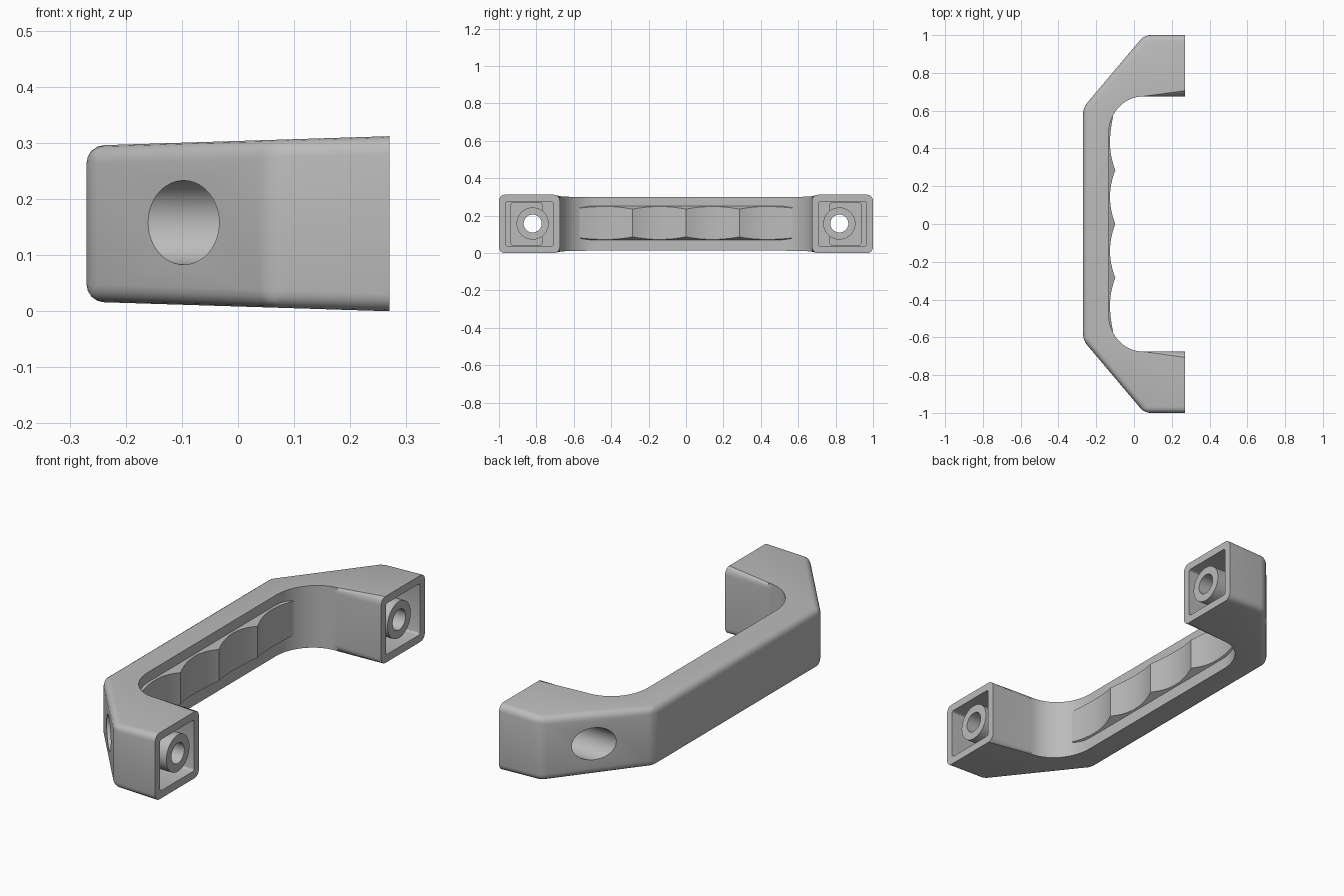
import bpy, bmesh, math
from mathutils import Matrix

if "Cube" in bpy.data.objects:
    bpy.data.objects.remove(bpy.data.objects["Cube"])

MID = 0.156       # height of the centre line
BACK = 0.27       # mounting plane
BOLT = 0.82       # bolt position along y

grey = bpy.data.materials.new("plain grey")
grey.use_nodes = True
grey.diffuse_color = (0.5, 0.5, 0.5, 1)
grey.node_tree.nodes["Principled BSDF"].inputs["Base Color"].default_value = (0.5, 0.5, 0.5, 1)


def to_object(name, bm):
    bmesh.ops.recalc_face_normals(bm, faces=bm.faces)
    mesh = bpy.data.meshes.new(name)
    bm.to_mesh(mesh)
    bm.free()
    obj = bpy.data.objects.new(name, mesh)
    bpy.context.collection.objects.link(obj)
    return obj


def prism(outline, centre, half):
    """Extrude a plan outline up and down by half(x)."""
    bm = bmesh.new()
    low = [bm.verts.new((x, y, centre - half(x))) for x, y in outline]
    top = [bm.verts.new((x, y, centre + half(x))) for x, y in outline]
    bm.faces.new(low[::-1])
    bm.faces.new(top)
    n = len(outline)
    for i in range(n):
        j = (i + 1) % n
        bm.faces.new((low[i], low[j], top[j], top[i]))
    return bm


def rod(name, y, radius, x0, x1):
    bm = bmesh.new()
    place = Matrix.Translation(((x0 + x1) / 2, y, MID + 0.002)) @ Matrix.Rotation(math.pi / 2, 4, "Y")
    bmesh.ops.create_cone(bm, cap_ends=True, segments=48, radius1=radius, radius2=radius,
                          depth=x1 - x0, matrix=place)
    return to_object(name, bm)


def block(name, x0, x1, y0, y1, half_z):
    bm = bmesh.new()
    size = Matrix.Diagonal((x1 - x0, abs(y1 - y0), 2 * half_z, 1))
    bmesh.ops.create_cube(bm, size=1, matrix=Matrix.Translation(((x0 + x1) / 2, (y0 + y1) / 2, MID)) @ size)
    along = [e for e in bm.edges if abs(e.verts[0].co.x - e.verts[1].co.x) > 0.01]
    bmesh.ops.bevel(bm, geom=along, offset=0.012, segments=3, profile=0.5, affect="EDGES")
    return to_object(name, bm)


def combine(target, tool, operation):
    tool.hide_render = True
    mod = target.modifiers.new("combine", "BOOLEAN")
    mod.operation, mod.solver, mod.object = operation, "EXACT", tool
    bpy.context.view_layer.objects.active = target
    bpy.ops.object.modifier_apply(modifier=mod.name)
    bpy.data.objects.remove(tool)


def finish(obj):
    obj.data.materials.clear()
    obj.data.materials.append(grey)
    bpy.ops.object.select_all(action="DESELECT")
    obj.select_set(True)
    bpy.context.view_layer.objects.active = obj
    bpy.ops.object.shade_smooth_by_angle(angle=math.radians(30))


# Handle body: half outline, mirrored along y
corners = [(0.055, 1.0), (-0.27, 0.615)]
side = [(BACK, 1.0)] + corners
inner = [(BACK, 0.675)]
for i in range(13):
    a = math.pi / 2 * i / 12
    inner.append((0.045 - 0.18 * math.sin(a), 0.475 + 0.2 * math.cos(a)))
outline = side + [(x, -y) for x, y in side[::-1]]
outline += [(x, -y) for x, y in inner] + inner[::-1]
bm = prism(outline, MID, lambda x: 0.1475 + 0.0315 * x)


def is_soft(edge):
    a, b = (v.co for v in edge.verts)
    if min(a.x, b.x) > BACK - 0.001:
        return False
    upright = abs(a.z - b.z) > 0.1
    return not upright or any(abs(a.x - x) + abs(abs(a.y) - y) < 0.001 for x, y in corners)


bmesh.ops.bevel(bm, geom=[e for e in bm.edges if is_soft(e)], offset=0.031, segments=4,
                profile=0.5, affect="EDGES", clamp_overlap=True)
body = to_object("handle_body", bm)

# Hollow feet with a bolt boss, bore and counterbore
for s in (1, -1):
    combine(body, block("foot_pocket", 0.1, 0.4, s * 0.71, s * 0.965, 0.12), "DIFFERENCE")
    combine(body, block("foot_recess", 0.06, 0.35, s * 0.77, s * 0.935, 0.115), "DIFFERENCE")
    combine(body, rod("bolt_boss", s * BOLT, 0.086, 0.04, 0.262), "UNION")
    combine(body, rod("counterbore", s * BOLT, 0.075, -0.4, 0.13), "DIFFERENCE")
    combine(body, rod("bolt_bore", s * BOLT, 0.048, -0.3, 0.4), "DIFFERENCE")
finish(body)

# Finger grip: four scallops with sloping sides
REACH, STEPS = 0.57, 12
grip = [(-0.16, REACH), (-0.16, -REACH)]
for i in range(4 * STEPS + 1):
    y = -REACH + 2 * REACH * i / (4 * STEPS)
    u = 2 * (i % STEPS) / STEPS - 1
    rise = 0.028 * u * u * (0.6 if abs(y) > 0.43 else 1)
    grip.append((-0.127 + rise, y))
finish(to_object("finger_grip", prism(grip, MID + 0.005, lambda x: 0.088 - 0.5 * (x + 0.127))))
